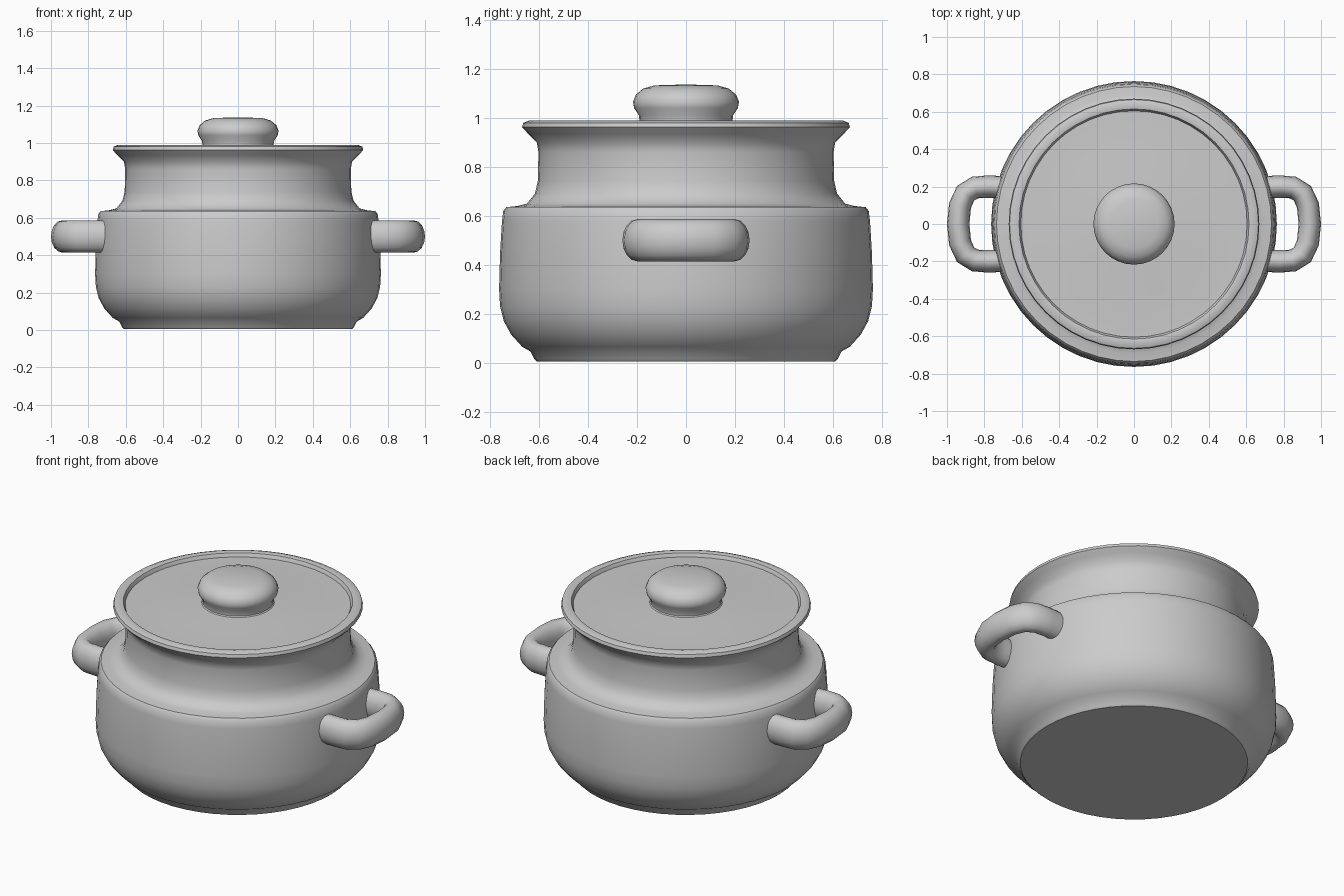
import bpy, bmesh
from math import sin, cos, pi
from mathutils import Vector

if "Cube" in bpy.data.objects:
    bpy.data.objects.remove(bpy.data.objects["Cube"])


def finish(name, bm, angle=0.7):
    bmesh.ops.remove_doubles(bm, verts=bm.verts, dist=1e-4)
    bmesh.ops.recalc_face_normals(bm, faces=bm.faces)
    me = bpy.data.meshes.new(name)
    bm.to_mesh(me)
    bm.free()
    ob = bpy.data.objects.new(name, me)
    bpy.context.collection.objects.link(ob)
    bpy.ops.object.select_all(action='DESELECT')
    ob.select_set(True)
    bpy.context.view_layer.objects.active = ob
    bpy.ops.object.shade_smooth_by_angle(angle=angle)
    return ob


def skin(bm, rings, wrap=True):
    """Bridge successive rings of points with quads."""
    vs = [[bm.verts.new(p) for p in ring] for ring in rings]
    n = len(vs[0])
    for a, b in zip(vs, vs[1:]):
        for i in range(n):
            j = (i + 1) % n
            bm.faces.new((a[i], a[j], b[j], b[i]))
    return vs


def lathe(name, profile, seg=48):
    bm = bmesh.new()
    skin(bm, [[(r * cos(2 * pi * i / seg), r * sin(2 * pi * i / seg), z)
               for i in range(seg)] for r, z in profile])
    bmesh.ops.dissolve_degenerate(bm, dist=1e-5, edges=bm.edges)
    return finish(name, bm)


def handle(name, side):
    # half path, mirrored in y, swept with an oval section
    half = [(0.68, 0.195), (0.78, 0.2), (0.85, 0.195), (0.90, 0.165),
            (0.93, 0.10)]
    path = [Vector((x, -y, 0)) for x, y in half] + [Vector((0.94, 0, 0))]
    path += [Vector((x, y, 0)) for x, y in reversed(half)]
    rings = []
    for k, p in enumerate(path):
        t = (path[min(k + 1, len(path) - 1)] - path[max(k - 1, 0)]).normalized()
        out = Vector((t.y, -t.x, 0))
        ring = []
        for i in range(16):
            a = 2 * pi * i / 16
            q = p + out * 0.06 * cos(a)
            ring.append((side * q.x, q.y, 0.5 + 0.086 * sin(a)))
        rings.append(ring)
    bm = bmesh.new()
    vs = skin(bm, rings)
    bm.faces.new(vs[0])
    bm.faces.new(vs[-1])
    return finish(name, bm, 1.0)


# Pot body: foot, round belly, shoulder ledge, neck and flared rim
lathe("pot_body", [
    (0, 0.005), (0.61, 0.005), (0.62, 0.015), (0.635, 0.045), (0.67, 0.065),
    (0.715, 0.115), (0.745, 0.17), (0.76, 0.23), (0.764, 0.30), (0.76, 0.45),
    (0.752, 0.58), (0.747, 0.62), (0.735, 0.635), (0.69, 0.64), (0.65, 0.65),
    (0.618, 0.69), (0.606, 0.74), (0.603, 0.86), (0.61, 0.90),
    (0.645, 0.935), (0.67, 0.962), (0.665, 0.98), (0.64, 0.99),
    (0.615, 0.985), (0.605, 0.965), (0.60, 0.94)])

# Lid disc sitting inside the rim
lathe("lid", [(0.605, 0.965), (0.57, 0.965), (0.40, 0.97), (0.25, 0.978),
              (0.0, 0.985)])

# Lid knob
lathe("lid_knob", [(0.21, 0.965), (0.19, 0.985), (0.192, 1.01), (0.212, 1.04),
                   (0.217, 1.065), (0.205, 1.095), (0.175, 1.12),
                   (0.13, 1.133), (0.0, 1.137)], 32)

# Side handles
handle("handle_right", 1)
handle("handle_left", -1)
